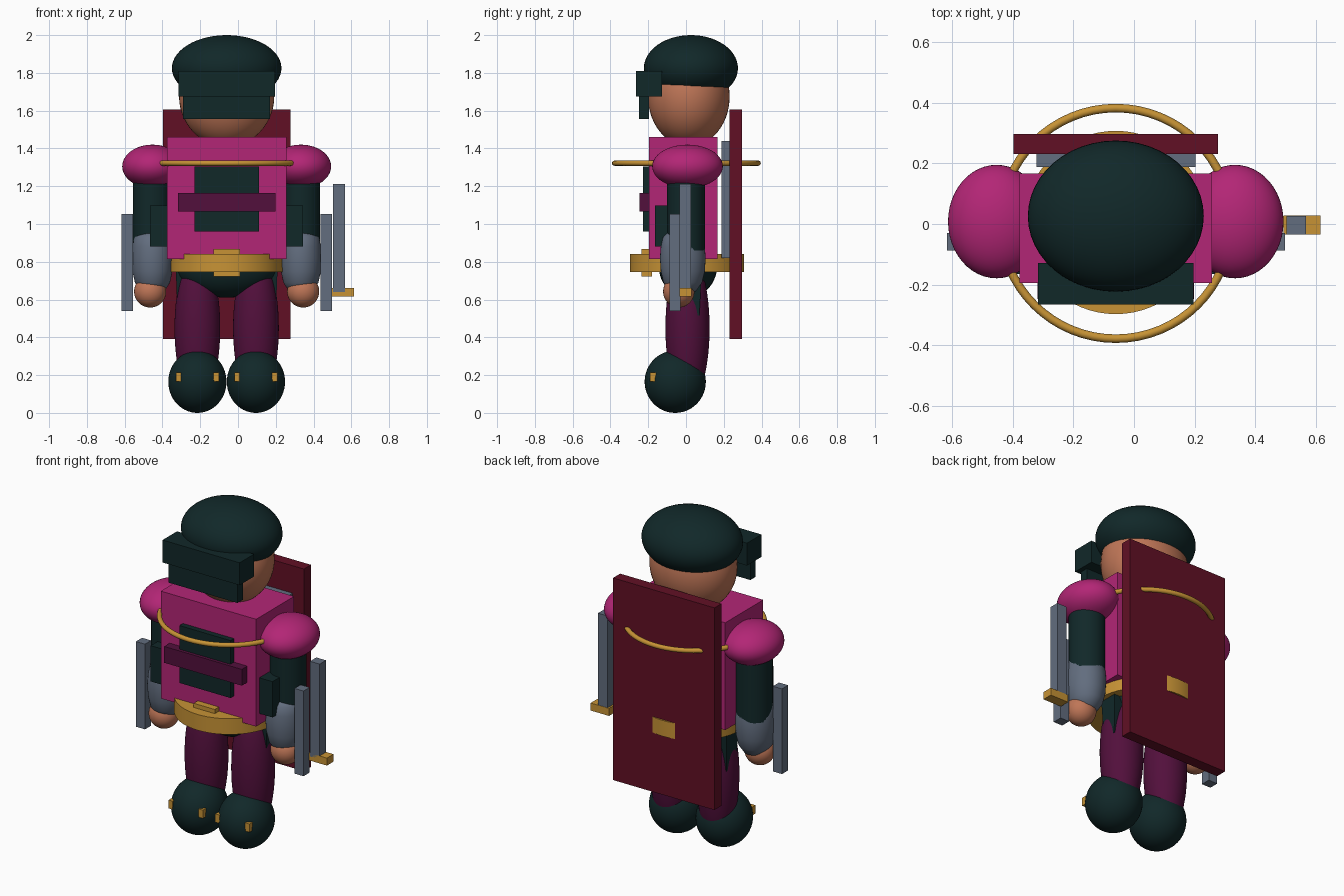
import bpy, bmesh, math
from mathutils import Vector

if "Cube" in bpy.data.objects:
    bpy.data.objects.remove(bpy.data.objects["Cube"])

CX = -0.06  # the figure's own mirror plane


def mat(name, r, g, b):
    m = bpy.data.materials.new(name)
    m.diffuse_color = (r, g, b, 1)
    m.use_nodes = True
    m.node_tree.nodes["Principled BSDF"].inputs["Base Color"].default_value = m.diffuse_color
    return m


TEAL = mat("dark teal", 0.0055, 0.021, 0.022)
MAGENTA = mat("magenta", 0.45, 0.019, 0.18)
PURPLE = mat("dark purple", 0.085, 0.005, 0.045)
RED = mat("dark red", 0.12, 0.005, 0.018)
GOLD = mat("gold", 0.57, 0.29, 0.036)
GREY = mat("steel grey", 0.122, 0.153, 0.21)
SKIN = mat("skin", 0.52, 0.18, 0.095)


def finish(name, bm, material, smooth=False):
    bmesh.ops.recalc_face_normals(bm, faces=bm.faces)
    me = bpy.data.meshes.new(name)
    bm.to_mesh(me)
    bm.free()
    me.materials.append(material)
    ob = bpy.data.objects.new(name, me)
    bpy.context.collection.objects.link(ob)
    if smooth:
        bpy.ops.object.select_all(action='DESELECT')
        ob.select_set(True)
        bpy.context.view_layer.objects.active = ob
        bpy.ops.object.shade_smooth_by_angle(angle=math.radians(40))
    return ob


def box(name, xs, ys, zs, material, taper=1.0):
    """Box from ranges; taper scales the bottom end."""
    bm = bmesh.new()
    bmesh.ops.create_cube(bm, size=1)
    mid = Vector([(a[0] + a[1]) / 2 for a in (xs, ys, zs)])
    size = [abs(a[1] - a[0]) for a in (xs, ys, zs)]
    for v in bm.verts:
        k = taper if v.co.z < 0 else 1
        v.co = mid + Vector((v.co.x * size[0] * k, v.co.y * size[1] * k, v.co.z * size[2]))
    return finish(name, bm, material)


def ball(name, c, r, material):
    bm = bmesh.new()
    bmesh.ops.create_uvsphere(bm, u_segments=48, v_segments=28, radius=1)
    for v in bm.verts:
        v.co = Vector(c) + Vector([a * b for a, b in zip(v.co, r)])
    return finish(name, bm, material, True)


def lathe(name, c, profile, material, sy=1.0, closed=False, n=64):
    """Revolve (radius, z) points around a vertical axis at c."""
    bm = bmesh.new()
    rings = [[bm.verts.new((c[0] + r * math.cos(2 * math.pi * i / n),
                            c[1] + sy * r * math.sin(2 * math.pi * i / n), z))
              for i in range(n)] for r, z in profile]
    pairs = list(zip(rings, rings[1:])) + ([(rings[-1], rings[0])] if closed else [])
    for a, b in pairs:
        for i in range(n):
            j = (i + 1) % n
            bm.faces.new((a[i], a[j], b[j], b[i]))
    if not closed:
        bm.faces.new(rings[0])
        bm.faces.new(rings[-1])
    return finish(name, bm, material, True)


def span(half):
    return (CX - half, CX + half)


# Head, cap and visor
ball("head", (CX, 0.015, 1.675), (0.252, 0.216, 0.265), SKIN)
ball("cap", (CX, 0.026, 1.825), (0.29, 0.249, 0.175), TEAL)
box("visor_upper", span(0.256), (-0.265, -0.128), (1.675, 1.81), TEAL)
box("visor_lower", span(0.23), (-0.248, -0.197), (1.555, 1.68), TEAL)

# Torso and its plates
box("torso", span(0.317), (-0.195, 0.166), (0.815, 1.46), MAGENTA)
box("chest_panel", span(0.17), (-0.228, -0.185), (0.96, 1.305), TEAL)
box("chest_strap", span(0.258), (-0.247, -0.185), (1.065, 1.163), PURPLE)
box("back_plate", span(0.262), (0.188, 0.235), (0.82, 1.44), GREY)
box("cape", span(0.337), (0.23, 0.297), (0.39, 1.605), RED)

# Belt, buckle and collar ring
lathe("belt", (CX, 0.005), [(0.302, 0.747), (0.302, 0.842)], GOLD)
box("buckle", span(0.07), (-0.235, -0.18), (0.722, 0.867), GOLD)
ring = [(0.38 + 0.014 * math.cos(t * math.pi / 6), 1.322 + 0.014 * math.sin(t * math.pi / 6))
        for t in range(12)]
lathe("collar_ring", (CX, 0.002), ring, GOLD, closed=True)

# Pelvis
ball("pelvis", (CX, 0.01, 0.78), (0.27, 0.155, 0.17), TEAL)

# Parts repeated on both sides
FOREARM = [(0.03, 0.962), (0.075, 0.952), (0.096, 0.93), (0.106, 0.88), (0.11, 0.82),
           (0.106, 0.75), (0.093, 0.69), (0.065, 0.645), (0.03, 0.63)]
for side, s in (("left", -1), ("right", 1)):
    def at(off, s=s):
        return CX + s * off

    def between(a, b, s=s):
        return (CX + s * a, CX + s * b)

    # arms
    ball(side + "_shoulder", (at(0.393), 0.008, 1.305), (0.16, 0.187, 0.115), MAGENTA)
    lathe(side + "_upper_arm", (at(0.395), 0.0), [(0.1, 0.86), (0.1, 1.28)], TEAL, n=40)
    lathe(side + "_forearm", (at(0.393), -0.017), FOREARM, GREY, sy=1.1, n=40)
    ball(side + "_hand", (at(0.405), -0.038, 0.643), (0.085, 0.083, 0.085), SKIN)
    box(side + "_arm_blade", between(0.497, 0.557), (-0.088, -0.03), (0.54, 1.052), GREY)
    # pouches
    box(side + "_pouch", between(0.29, 0.405), (-0.165, -0.05), (0.882, 1.097), TEAL)
    box(side + "_thigh_holster", between(0.19, 0.27), (-0.03, 0.085), (0.515, 0.78), TEAL, 0.75)
    # legs and boots
    ball(side + "_leg", (at(0.155), 0.008, 0.45), (0.121, 0.117, 0.4), PURPLE)
    ball(side + "_boot", (at(0.155), -0.057, 0.165), (0.154, 0.162, 0.165), TEAL)
    for label, off in (("inner", 0.055), ("outer", 0.255)):
        box(f"{side}_boot_{label}_stud", (at(off) - 0.014, at(off) + 0.014),
            (-0.19, -0.16), (0.165, 0.215), GOLD)

# Sword carried at the right hand
box("sword_blade", (0.503, 0.567), (-0.034, 0.026), (0.64, 1.212), GREY)
box("sword_guard", (0.492, 0.615), (-0.034, 0.028), (0.615, 0.66), GOLD)
